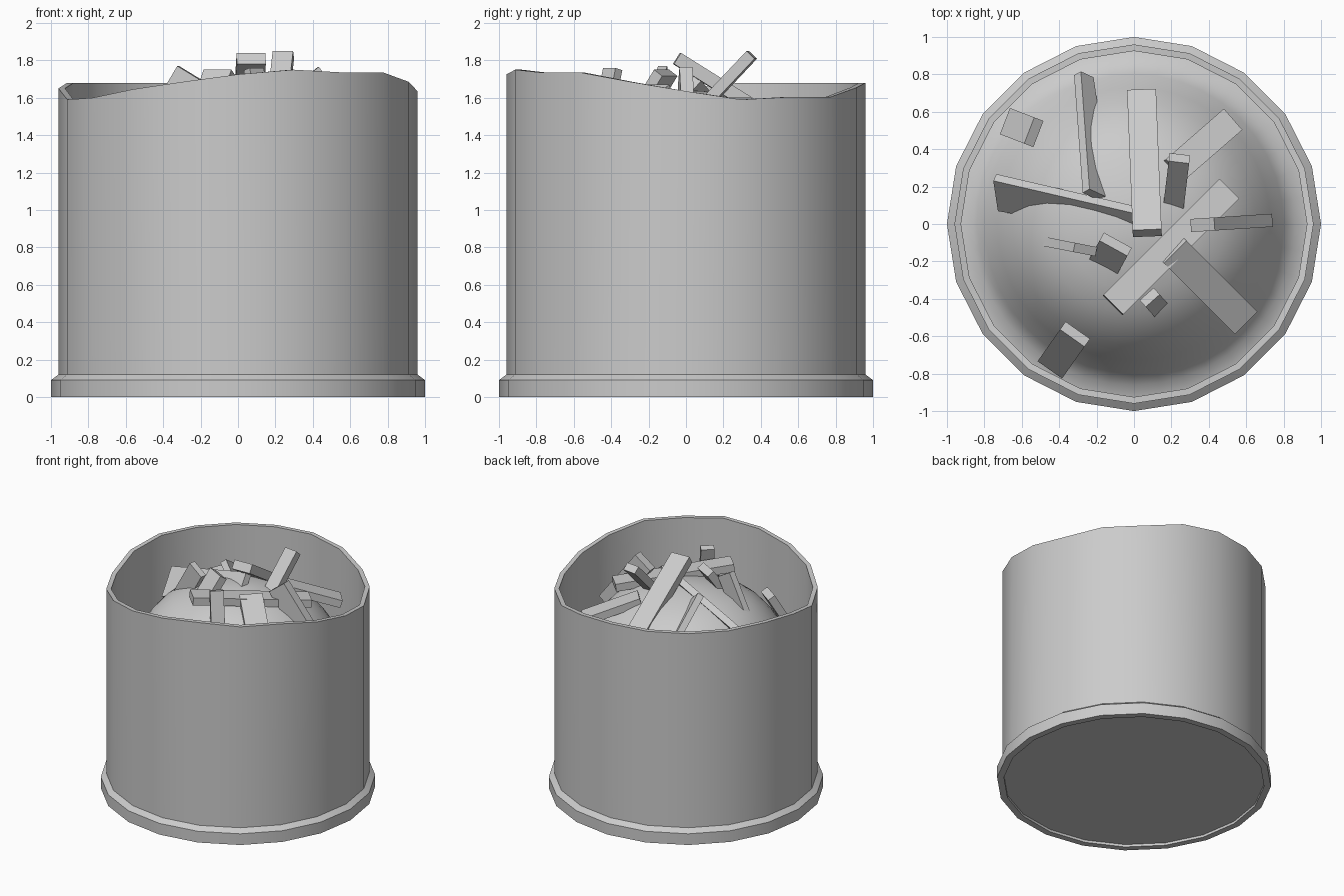
import bpy, bmesh, math
from mathutils import Vector, Matrix

if "Cube" in bpy.data.objects:
    bpy.data.objects.remove(bpy.data.objects["Cube"])


def make(name, bm, smooth=None):
    bmesh.ops.recalc_face_normals(bm, faces=bm.faces)
    me = bpy.data.meshes.new(name)
    bm.to_mesh(me)
    bm.free()
    ob = bpy.data.objects.new(name, me)
    bpy.context.collection.objects.link(ob)
    if smooth:
        bpy.ops.object.select_all(action='DESELECT')
        ob.select_set(True)
        bpy.context.view_layer.objects.active = ob
        bpy.ops.object.shade_smooth_by_angle(angle=math.radians(smooth))
    return ob


def lathe(profile, n, heights=None, cap_first=False, cap_last=False):
    # profile of (radius, z); z None takes the height from the rim list
    bm = bmesh.new()
    rings = [[bm.verts.new((r * math.cos(2 * math.pi * i / n),
                            r * math.sin(2 * math.pi * i / n),
                            heights[i] if z is None else z)) for i in range(n)]
             for r, z in profile]
    for a, b in zip(rings, rings[1:]):
        for i in range(n):
            j = (i + 1) % n
            bm.faces.new((a[i], a[j], b[j], b[i]))
    if cap_first:
        bm.faces.new(rings[0])
    if cap_last:
        bm.faces.new(rings[-1])
    return bm


# barrel: recessed underside, foot ring, wall, uneven rim, inner wall
rim = [1.635, 1.59, 1.605, 1.605, 1.655, 1.68, 1.68, 1.68, 1.68, 1.68,
       1.65, 1.59, 1.60, 1.645, 1.685, 1.725, 1.75, 1.735, 1.735, 1.685]
body = [(0.95, 0.02), (0.95, 0), (1, 0), (1, 0.09), (0.96, 0.12),
        (0.96, None), (0.925, None), (0.925, 1.0)]
make("barrel", lathe(body, 20, rim, cap_first=True), 30)

# heaped filling
heap = [(0.925, 1.02), (0.86, 1.04), (0.8, 1.11), (0.73, 1.23), (0.65, 1.35),
        (0.57, 1.44), (0.48, 1.51), (0.36, 1.57), (0.22, 1.61), (0.1, 1.635), (0.02, 1.64)]
make("heap", lathe(heap, 40, cap_last=True), 60)


# plank: p0 -> p1 is the centre line of its upper face
def plank(name, p0, p1, w, t, roll=0, w1=None):
    p0, p1 = Vector(p0), Vector(p1)
    d = (p1 - p0).normalized()
    rot = Matrix.Rotation(math.radians(roll), 3, d)
    side = rot @ d.cross(Vector((0, 0, 1))).normalized()
    up = side.cross(d)
    bm = bmesh.new()
    ends = []
    for p, width in ((p0, w), (p1, w1 or w)):
        s = side * width / 2
        ends.append([bm.verts.new(q) for q in (p + s, p - s, p - s - up * t, p + s - up * t)])
    a, b = ends
    bm.faces.new(a)
    bm.faces.new(b)
    for i in range(4):
        j = (i + 1) % 4
        bm.faces.new((a[i], a[j], b[j], b[i]))
    make(name, bm)


planks = [
    ("long_plank", (.07, -.03, 1.84), (.04, .72, 1.37), .155, .07),
    ("cross_plank", (.51, .19, 1.60), (-.11, -.43, 1.69), .15, .06),
    ("right_back_plank", (.22, .29, 1.60), (.53, .56, 1.46), .15, .06),
    ("left_plank", (.05, -.01, 1.66), (-.74, .15, 1.40), .17, .05, -50, .24),
    ("back_sliver", (-.18, .16, 1.64), (-.25, .80, 1.26), .17, .05, 50, .10),
    ("raised_plank", (.24, .33, 1.85), (.20, .0, 1.50), .11, .06),
    ("right_slat", (.43, 0, 1.765), (.74, .02, 1.36), .07, .16),
    ("left_slat", (-.32, -.125, 1.77), (-.55, -.08, 1.38), .05, .14),
    ("front_right_plank", (.22, -.15, 1.67), (.60, -.53, 1.36), .17, .06),
    ("centre_stub", (-.11, -.13, 1.75), (-.22, -.33, 1.42), .17, .06),
    ("front_stub", (.10, -.41, 1.76), (.18, -.50, 1.30), .10, .05),
    ("back_left_stub", (-.56, .50, 1.43), (-.69, .55, 1.18), .15, .06),
    ("front_left_stub", (-.33, -.61, 1.43), (-.45, -.78, 1.08), .16, .06),
]
for p in planks:
    plank(*p)
